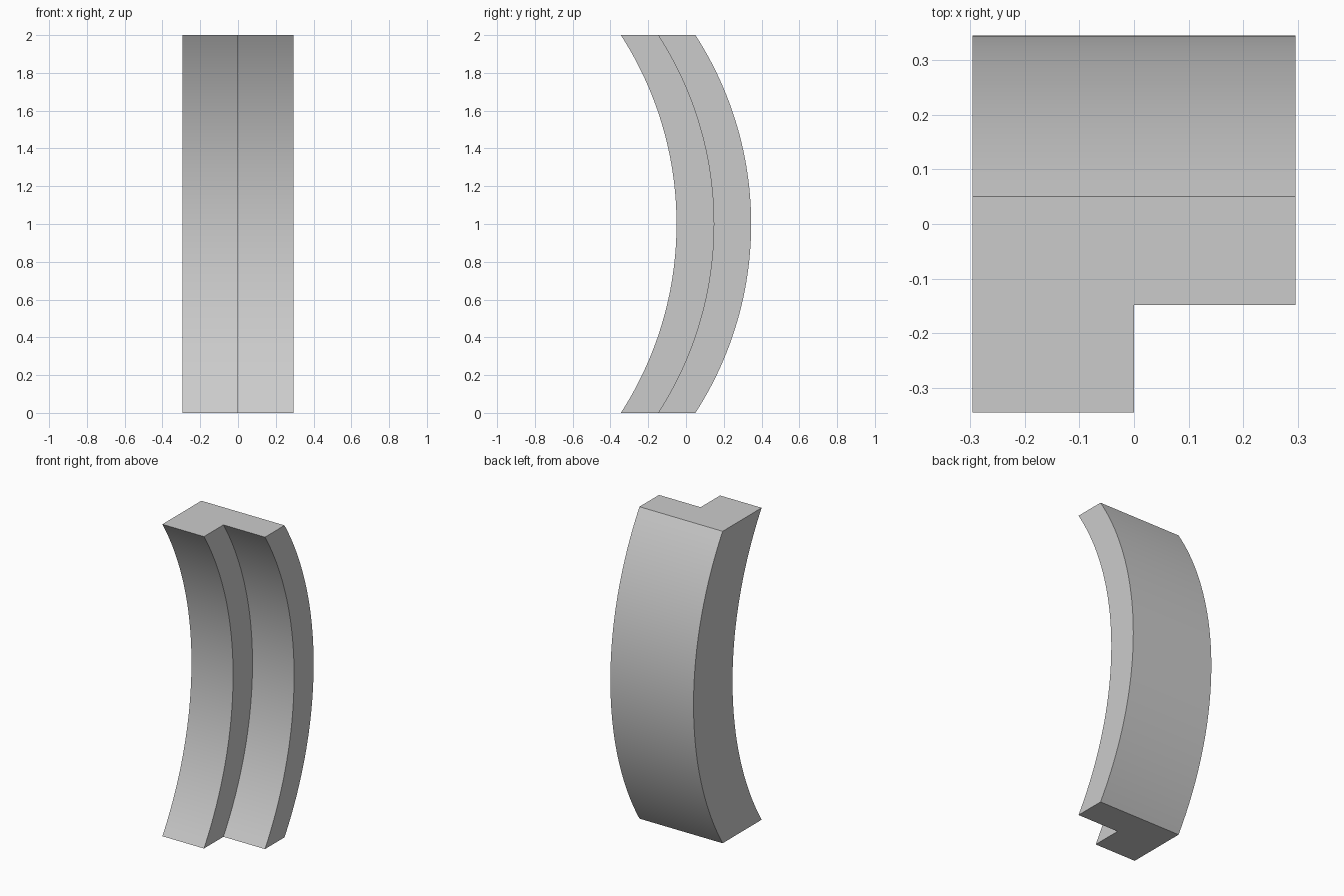
import bpy
import bmesh
import math

if "Cube" in bpy.data.objects:
    bpy.data.objects.remove(bpy.data.objects["Cube"])

HALF_W, DEPTH, STEP, HEIGHT, SAG = 0.295, 0.395, 0.197, 2.0, 0.295
FRONT = -0.345
SEGMENTS = 48

# Stepped L-shaped cross-section, counter-clockwise from above
back = FRONT + DEPTH
profile = [(-HALF_W, FRONT), (0, FRONT), (0, FRONT + STEP),
           (HALF_W, FRONT + STEP), (HALF_W, back), (-HALF_W, back)]

# Level sections slid along a circular arc that bows toward the back
half = HEIGHT / 2
radius = (half ** 2 + SAG ** 2) / (2 * SAG)
sweep = math.asin(half / radius)

bm = bmesh.new()
rings = []
for i in range(SEGMENTS + 1):
    angle = sweep * (2 * i / SEGMENTS - 1)
    bow = radius * math.cos(angle) - (radius - SAG)
    z = half + radius * math.sin(angle)
    rings.append([bm.verts.new((x, y + bow, z)) for x, y in profile])

# Side walls
count = len(profile)
for low, high in zip(rings, rings[1:]):
    for j in range(count):
        k = (j + 1) % count
        bm.faces.new((low[j], low[k], high[k], high[j]))

# Flat ends
bm.faces.new(rings[0][::-1])
bm.faces.new(rings[-1])
bmesh.ops.recalc_face_normals(bm, faces=bm.faces)

mesh = bpy.data.meshes.new("curved_stepped_bar")
bm.to_mesh(mesh)
bm.free()
bar = bpy.data.objects.new("curved_stepped_bar", mesh)
bpy.context.collection.objects.link(bar)

# Plain grey material
grey = bpy.data.materials.new("plain_grey")
grey.use_nodes = True
colour = (0.6, 0.6, 0.6, 1)
grey.diffuse_color = colour
grey.node_tree.nodes["Principled BSDF"].inputs["Base Color"].default_value = colour
mesh.materials.append(grey)

# Smooth curved walls, crisp corners
bpy.ops.object.select_all(action="DESELECT")
bar.select_set(True)
bpy.context.view_layer.objects.active = bar
bpy.ops.object.shade_smooth_by_angle(angle=math.radians(25))
